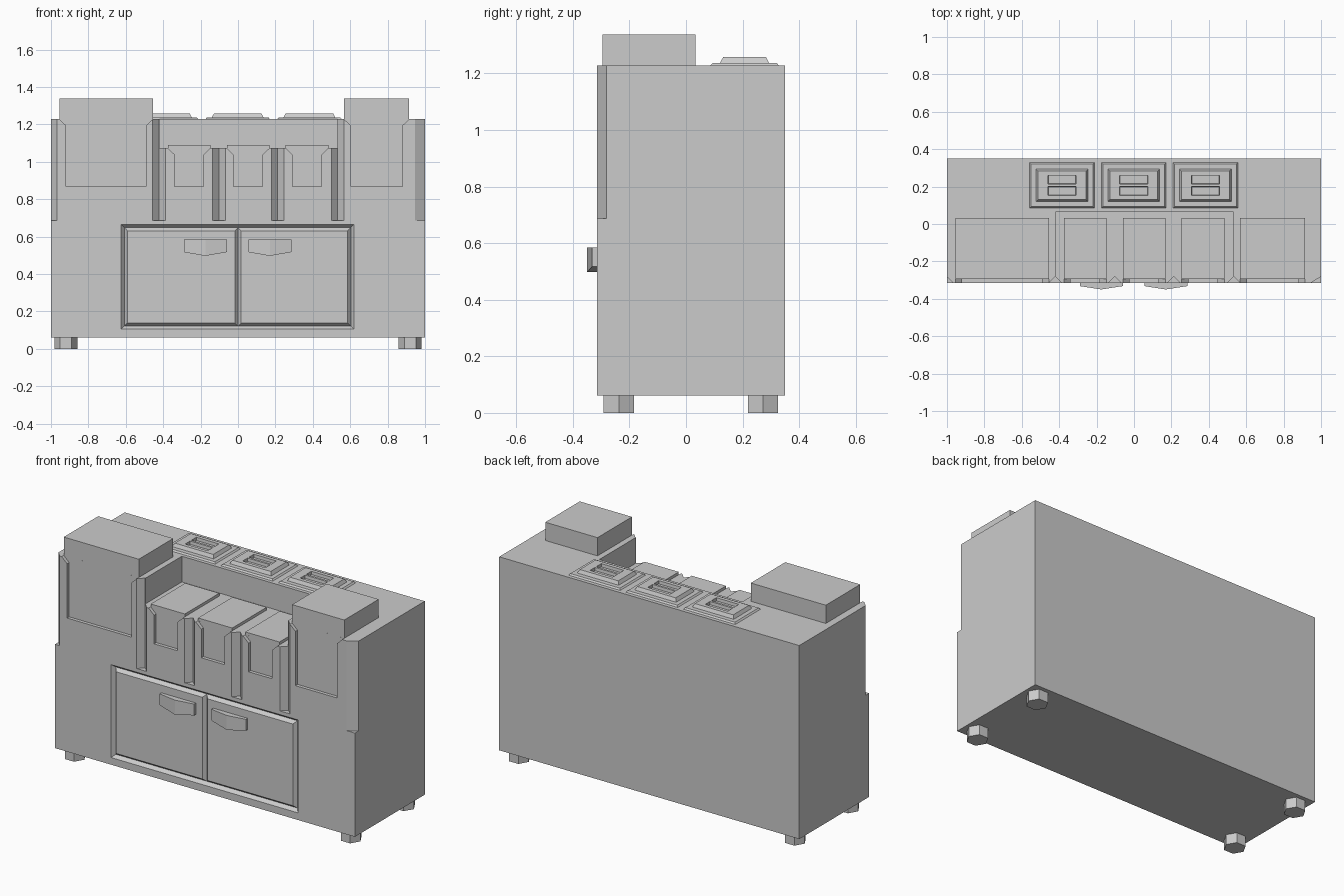
import bpy, bmesh
from math import pi

if "Cube" in bpy.data.objects:
    bpy.data.objects.remove(bpy.data.objects["Cube"])

FRONT, BACK, BASE, TOP = -0.315, 0.35, 0.062, 1.228


def finish(bm, name):
    bmesh.ops.recalc_face_normals(bm, faces=bm.faces)
    me = bpy.data.meshes.new(name)
    bm.to_mesh(me)
    bm.free()
    ob = bpy.data.objects.new(name, me)
    bpy.context.collection.objects.link(ob)
    return ob


def loft(name, loops, closed=False):
    """Skin equal-length point loops; capped, or joined end to start."""
    bm = bmesh.new()
    rings = [[bm.verts.new(p) for p in lp] for lp in loops]
    pairs = list(zip(rings, rings[1:])) + ([(rings[-1], rings[0])] if closed else [])
    for a, b in pairs:
        for i in range(len(a)):
            j = (i + 1) % len(a)
            bm.faces.new((a[i], a[j], b[j], b[i]))
    if not closed:
        bm.faces.new(rings[0])
        bm.faces.new(rings[-1])
    return finish(bm, name)


def box(name, x0, x1, y0, y1, z0, z1, taper=0.0):
    def ring(z, t):
        return [(x0 + t, y0 + t, z), (x1 - t, y0 + t, z), (x1 - t, y1 - t, z), (x0 + t, y1 - t, z)]
    return loft(name, [ring(z0, 0), ring(z1, taper)])


def rect_xz(x0, x1, z0, z1, y):
    return [(x0, y, z0), (x1, y, z0), (x1, y, z1), (x0, y, z1)]


def cut(target, cutter):
    mod = target.modifiers.new("cut", 'BOOLEAN')
    mod.operation, mod.solver, mod.object = 'DIFFERENCE', 'EXACT', cutter
    cutter.hide_render = True
    bpy.context.view_layer.objects.active = target
    bpy.ops.object.modifier_apply(modifier=mod.name)
    bpy.data.objects.remove(cutter)


def v_groove(x, half, depth, z0, z1):
    # triangular prism widened to pass slightly in front of the face
    k = 1.3
    tri = [(x - half * k, FRONT - depth * (k - 1)), (x + half * k, FRONT - depth * (k - 1)), (x, FRONT + depth)]
    return loft("groove_cutter", [[(a, b, z) for a, b in tri] for z in (z0, z1)])


# main cabinet with stepped tray recess
body = box("cabinet_body", -1, 1, FRONT, BACK, BASE, TOP)
cut(body, box("tray_cutter", -0.42, 0.532, -0.5, 0.065, 1.073, 1.5))

# vertical V grooves between the bins and on the outer corners
for x, half in ((-1, 0.032), (-0.422, 0.034), (-0.102, 0.034), (0.212, 0.034), (0.533, 0.034), (1, 0.055)):
    cut(body, v_groove(x, half, 0.034, 0.687, 1.4))

# bins and their shallow flared front openings: x0, x1, bin top, rim height
bins = [("large_bin_left", -0.955, -0.455, 1.338, TOP), ("large_bin_right", 0.567, 0.915, 1.338, TOP),
        ("small_bin_1", -0.375, -0.148, 1.09, 1.073), ("small_bin_2", -0.06, 0.168, 1.09, 1.073),
        ("small_bin_3", 0.255, 0.483, 1.09, 1.073)]
for name, x0, x1, top, rim in bins:
    a, b = x0 + 0.036, x1 - 0.036
    prof = [(a, 0.867), (b, 0.867), (b, rim - 0.034), (x1, rim), (x1, rim + 0.1),
            (x0, rim + 0.1), (x0, rim), (a, rim - 0.034)]
    cut(body, loft("mouth_cutter", [[(x, y, z) for x, z in prof] for y in (-0.4, -0.295)]))
    box(name, x0, x1, -0.2949, 0.033, rim - 0.06, top)

# door outline: V groove frame plus centre split
cut(body, loft("frame_cutter", [rect_xz(-0.63, 0.625, 0.1, 0.67, FRONT - 0.006),
                                rect_xz(-0.608, 0.603, 0.122, 0.648, FRONT + 0.02),
                                rect_xz(-0.586, 0.581, 0.144, 0.626, FRONT - 0.006)], closed=True))
cut(body, v_groove(0, 0.017, 0.02, 0.122, 0.648))

# door handles, pointed forward and downward in the middle
for name, cx in (("door_handle_left", -0.175), ("door_handle_right", 0.17)):
    loft(name, [[(cx + dx, FRONT + 0.005, z0), (cx + dx, y, z0), (cx + dx, y, 0.585), (cx + dx, FRONT + 0.005, 0.585)]
                for dx, y, z0 in ((-0.115, -0.332, 0.517), (0, -0.35, 0.497), (0.115, -0.332, 0.517))])

# stepped lids with two finger slots each
for i in range(3):
    cx, cy = -0.385 + 0.3835 * i, 0.207
    box(f"lid_frame_{i + 1}", cx - 0.177, cx + 0.177, cy - 0.125, cy + 0.125, TOP - 0.005, 1.237, 0.012)
    lid = box(f"lid_{i + 1}", cx - 0.142, cx + 0.142, cy - 0.09, cy + 0.09, 1.23, 1.257, 0.014)
    for s in (-1, 1):
        yc = cy + s * 0.03
        cut(lid, box("slot_cutter", cx - 0.073, cx + 0.073, yc - 0.021, yc + 0.021, 1.239, 1.27, -0.004))

# hexagonal feet
for sx in (-1, 1):
    for name, y in (("front", -0.237), ("rear", 0.272)):
        bpy.ops.mesh.primitive_cylinder_add(vertices=6, radius=0.062, depth=BASE + 0.002,
                                            location=(sx * 0.92, y, BASE / 2 + 0.001), rotation=(0, 0, pi / 2))
        bpy.context.object.name = f"{name}_foot_{'left' if sx < 0 else 'right'}"
